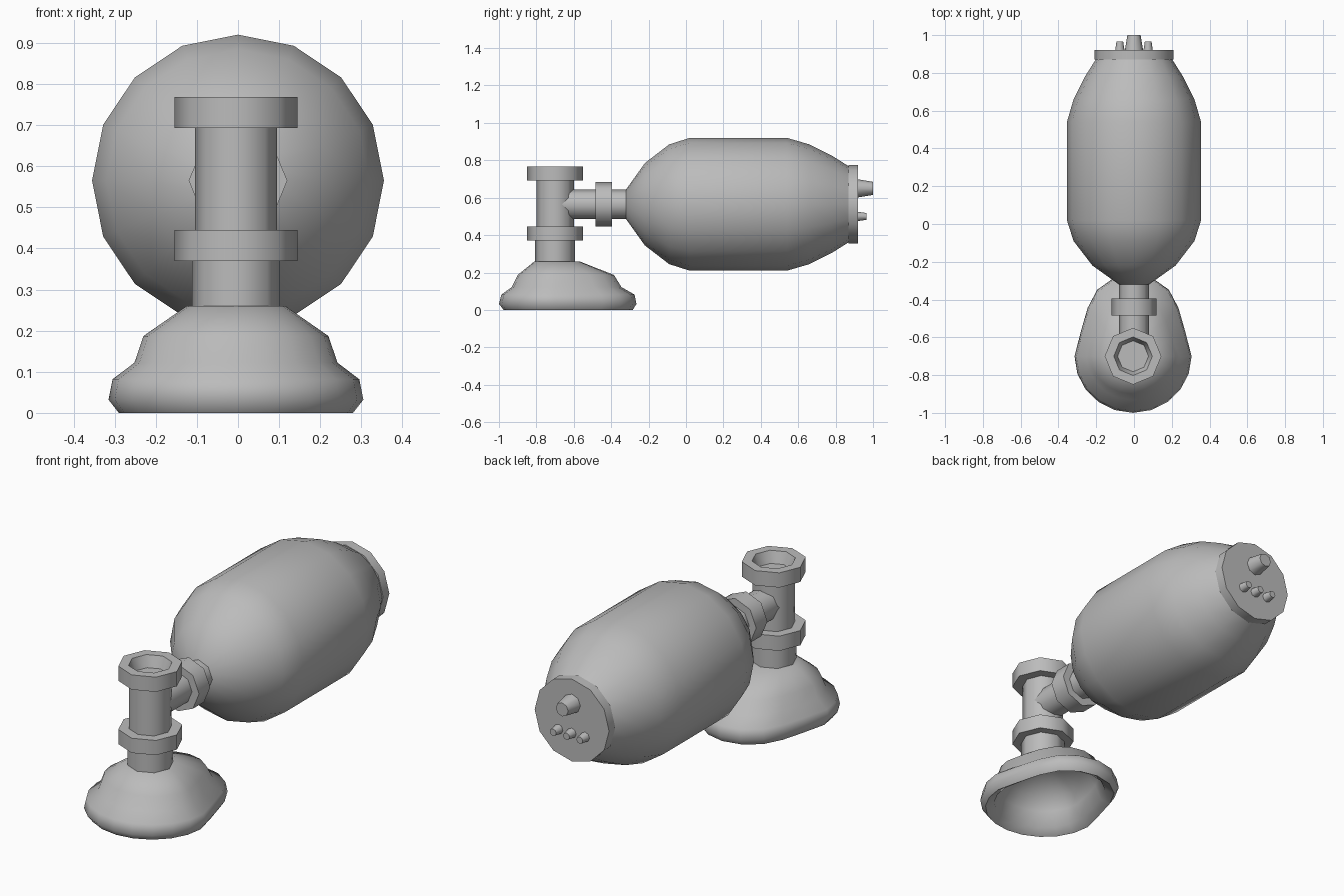
import bpy, math
from mathutils import Vector

cube = bpy.data.objects.get("Cube")
if cube:
    bpy.data.objects.remove(cube)

grey = bpy.data.materials.new("neutral grey")
grey.use_nodes = True
grey.diffuse_color = (0.5, 0.5, 0.5, 1)
grey.node_tree.nodes["Principled BSDF"].inputs["Base Color"].default_value = (0.5, 0.5, 0.5, 1)


def skin(name, rings, smooth=50):
    """Join equal-length rings of points with quads and cap both ends."""
    n = len(rings[0])
    verts = [p for ring in rings for p in ring]
    faces = [tuple(range(n))[::-1], tuple(range(len(verts) - n, len(verts)))]
    for r in range(len(rings) - 1):
        for i in range(n):
            j = (i + 1) % n
            faces.append((r * n + i, r * n + j, r * n + n + j, r * n + n + i))
    mesh = bpy.data.meshes.new(name)
    mesh.from_pydata(verts, [], faces)
    mesh.materials.append(grey)
    obj = bpy.data.objects.new(name, mesh)
    bpy.context.collection.objects.link(obj)
    bpy.ops.object.select_all(action='DESELECT')
    obj.select_set(True)
    bpy.context.view_layer.objects.active = obj
    bpy.ops.object.mode_set(mode='EDIT')
    bpy.ops.mesh.select_all(action='SELECT')
    bpy.ops.mesh.normals_make_consistent(inside=False)
    bpy.ops.object.mode_set(mode='OBJECT')
    bpy.ops.object.shade_smooth_by_angle(angle=math.radians(smooth))
    return obj


def turned(name, axis, centre, sides, profile):
    """Turn (position, radius) pairs around the y or z axis."""
    rings = []
    for pos, rad in profile:
        ring = []
        for i in range(sides):
            a = 2 * math.pi * i / sides
            u, v = rad * math.sin(a), rad * math.cos(a)
            offset = (u, pos, v) if axis == 'y' else (u, v, pos)
            ring.append(Vector(centre) + Vector(offset))
        rings.append(ring)
    return skin(name, rings)


def tube(name, axis, centre, sides, start, end, r0, r1=None):
    return turned(name, axis, centre, sides, [(start, r0), (end, r1 or r0)])


# Squeeze bag with its end plate
AXIS_Z = 0.565
bag_centre = (0, 0, AXIS_Z)
turned("squeeze_bag", 'y', bag_centre, 16, [
    (-0.32, 0.08), (-0.22, 0.22), (-0.09, 0.32), (0.02, 0.355),
    (0.54, 0.355), (0.66, 0.32), (0.78, 0.26), (0.875, 0.2)])
tube("end_plate", 'y', bag_centre, 12, 0.87, 0.92, 0.21)

# Inlet nozzles on the end plate
tube("main_inlet", 'y', (0, 0, 0.65), 8, 0.91, 1.0, 0.05, 0.035)
for side, x in (("right", -0.075), ("middle", 0), ("left", 0.075)):
    tube("small_inlet_" + side, 'y', (x, 0, 0.5), 8, 0.91, 0.965, 0.026, 0.018)

# Neck between bag and valve
tube("neck_pipe", 'y', bag_centre, 8, -0.7, -0.31, 0.08)
tube("neck_collar", 'y', bag_centre, 8, -0.485, -0.395, 0.12)

# Upright valve, with a recess in its top collar
valve = (-0.005, -0.7, 0)
tube("valve_pipe", 'z', valve, 8, 0.44, 0.70, 0.1)
tube("mask_pipe", 'z', valve, 8, 0.25, 0.38, 0.107)
tube("lower_collar", 'z', valve, 8, 0.37, 0.445, 0.15)
turned("top_collar", 'z', valve, 8, [
    (0.693, 0.09), (0.693, 0.15), (0.768, 0.15), (0.768, 0.102), (0.71, 0.082)])


def mask_ring(z, half_width, front, back, sides=20):
    """Oval that is round at the front and tapers towards the back."""
    ring = []
    for i in range(sides):
        a = 2 * math.pi * i / sides
        x, y = half_width * math.cos(a), math.sin(a)
        if y > 0:
            x *= 1 - 0.07 * math.sin(4 * math.asin(min(y, 1))) * min(1, half_width / 0.3)
        y *= back if y > 0 else front
        ring.append(Vector((x - 0.005, y - 0.7, z)))
    return ring


# Face mask: hollow underside, cushion rim, then domed shell
skin("face_mask", [mask_ring(*level) for level in (
    (0.235, 0.09, 0.08, 0.1), (0.17, 0.19, 0.17, 0.28), (0.11, 0.22, 0.21, 0.33),
    (0.03, 0.24, 0.235, 0.37), (0.003, 0.285, 0.275, 0.415), (0.035, 0.31, 0.3, 0.435),
    (0.085, 0.3, 0.287, 0.425), (0.125, 0.247, 0.232, 0.355),
    (0.19, 0.225, 0.2, 0.315), (0.263, 0.12, 0.11, 0.13))], 60)
bpy.data.objects["face_mask"].location.z = -0.003
